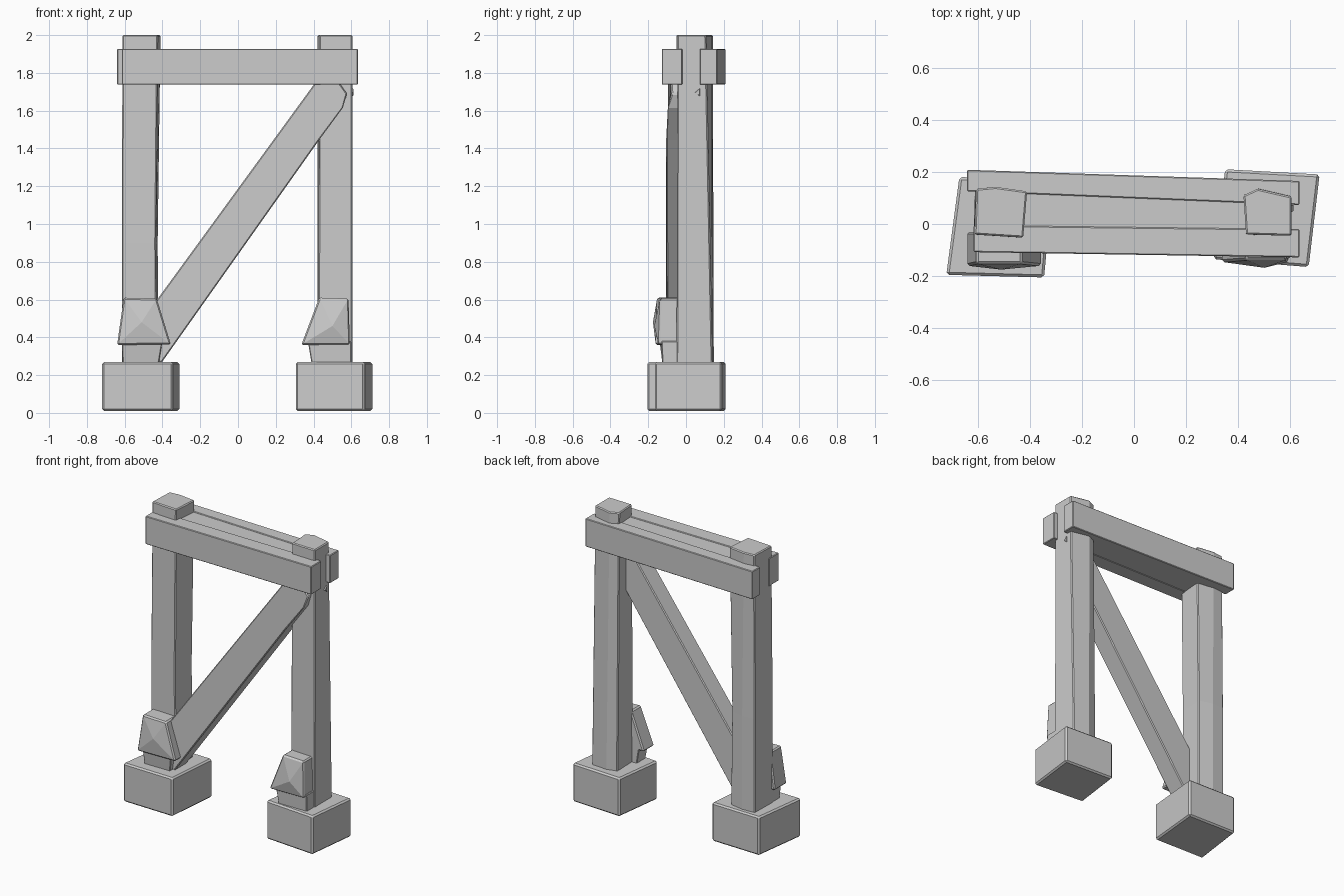
import bpy, bmesh

if "Cube" in bpy.data.objects:
    bpy.data.objects.remove(bpy.data.objects["Cube"])


def loft(name, rings, bevel=0.0):
    """Solid skinned through matching rings of 3D points, capped at both ends."""
    bm = bmesh.new()
    loops = [[bm.verts.new(p) for p in ring] for ring in rings]
    n = len(loops[0])
    for a, b in zip(loops, loops[1:]):
        for i in range(n):
            j = (i + 1) % n
            bm.faces.new((a[i], a[j], b[j], b[i]))
    bm.faces.new(loops[0][::-1])
    bm.faces.new(loops[-1])
    bmesh.ops.recalc_face_normals(bm, faces=bm.faces)
    mesh = bpy.data.meshes.new(name)
    bm.to_mesh(mesh)
    bm.free()
    obj = bpy.data.objects.new(name, mesh)
    bpy.context.collection.objects.link(obj)
    if bevel:
        mod = obj.modifiers.new("worn_edges", "BEVEL")
        mod.width = bevel
        mod.segments = 1
    return obj


def flat(points, z):
    return [(x, y, z) for x, y in points]


def rect(x0, x1, y0, y1):
    return [(x0, y0), (x1, y0), (x1, y1), (x0, y1)]


# Skewed foot blocks
left_foot = [(-.72, -.195), (-.345, -.205), (-.31, .17), (-.67, .18)]
right_foot = [(.305, -.135), (.67, -.165), (.712, .19), (.35, .21)]
for name, pts in (("left_foot", left_foot), ("right_foot", right_foot)):
    loft(name, [flat(pts, 0.01), flat(pts, .27)], .01)

# Hewn posts with a shallow ridge along the back
loft("left_post", [
    flat([(-.615, -.05), (-.43, -.05), (-.42, .125), (-.52, .145), (-.61, .14)], .2),
    flat([(-.615, -.05), (-.435, -.05), (-.425, .12), (-.52, .145), (-.61, .14)], .9),
    flat([(-.612, -.04), (-.425, -.052), (-.41, .125), (-.53, .142), (-.605, .135)], 2.0)], .006)
loft("right_post", [
    flat([(.425, -.05), (.605, -.05), (.605, .14), (.49, .148), (.42, .13)], .2),
    flat([(.43, -.04), (.605, -.045), (.605, .105), (.475, .135), (.42, .11)], 2.0)], .006)

# Pair of cross beams with the infill between the posts
beams = {
    "front_beam": [(-.615, -.108), (.635, -.128), (.635, -.02), (-.615, -.005)],
    "back_beam": [(-.64, .125), (.635, .073), (.635, .165), (-.64, .208)],
}
for name, pts in beams.items():
    loft(name, [flat(pts, 1.738), flat(pts, 1.927)], .004)
infill = [(-.5, -.03), (.5, -.03), (.5, .10), (-.5, .14)]
loft("beam_infill", [flat(infill, 1.741), flat(infill, 1.922)])

# Diagonal brace, its upper end trimmed and thinned
outline = [(-.405, .265), (.43, 1.445), (.555, 1.615), (.577, 1.69),
           (.535, 1.75), (.41, 1.75), (-.49, .515), (-.49, .30)]
front_y = [-.10, -.105, -.10, -.075, -.08, -.095, -.105, -.10]
loft("diagonal_brace", [
    [(x, y, z) for (x, z), y in zip(outline, front_y)],
    [(x, .03, z) for x, z in outline]], .006)

# Flared wedges on stubs at the front of each post
stubs = {
    "left_stub": (rect(-.61, -.42, -.125, -.03), rect(-.615, -.40, -.14, -.03)),
    "right_stub": (rect(.39, .60, -.125, -.03), rect(.37, .60, -.13, -.03)),
}
for name, (low, high) in stubs.items():
    loft(name, [flat(low, .26), flat(high, .38)], .004)


def wedge(name, top, bottom, peak, y):
    """Four-sided front pushed out to a low peak."""
    (a, b), (c, d) = top, bottom
    back = [(c, -.03, .36), (d, -.03, .362), (b, -.03, .605), (a, -.03, .61)]
    front = [(c, y, .36), (d, y, .362), (b, y + .008, .605), (a, y + .008, .61)]
    obj = loft(name, [back, front])
    bm = bmesh.new()
    bm.from_mesh(obj.data)
    bm.faces.ensure_lookup_table()
    face = min(bm.faces, key=lambda f: f.calc_center_median().y)
    centre = bmesh.ops.poke(bm, faces=[face])["verts"][0]
    centre.co = peak
    bm.to_mesh(obj.data)
    bm.free()
    mod = obj.modifiers.new("worn_edges", "BEVEL")
    mod.width = .008
    mod.segments = 1


wedge("left_wedge", (-.605, -.43), (-.64, -.355), (-.51, -.175, .48), -.16)
wedge("right_wedge", (.43, .585), (.335, .592), (.50, -.168, .46), -.145)

# Small peg on the outer side of the right post
loft("side_peg", [
    [(.59, .04, 1.70), (.59, .075, 1.67), (.59, .075, 1.725)],
    [(.612, .05, 1.695), (.612, .072, 1.68), (.612, .072, 1.715)]])
